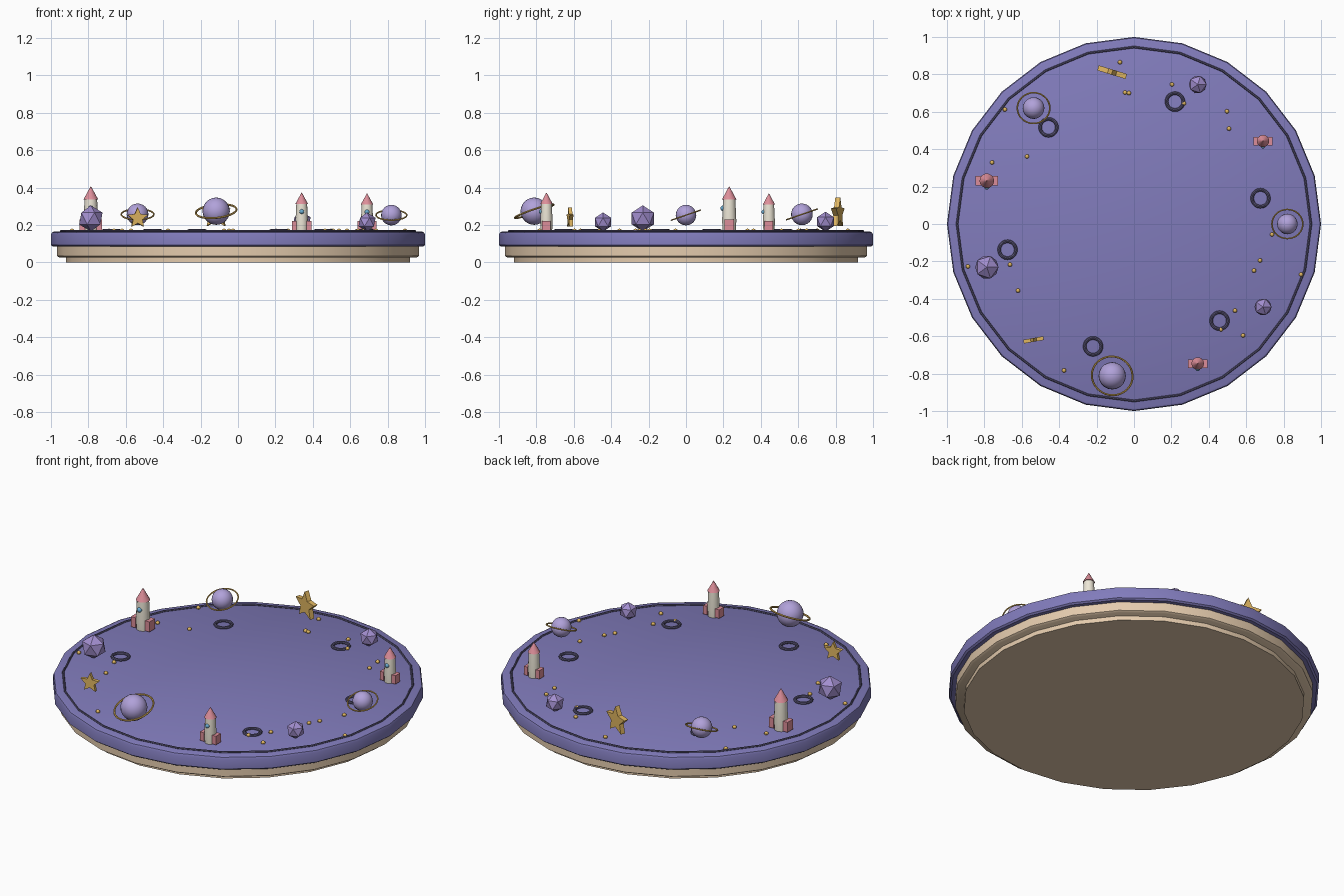
import bpy, bmesh, math
from math import sin, cos, pi, radians
from mathutils import Matrix

if "Cube" in bpy.data.objects:
    bpy.data.objects.remove(bpy.data.objects["Cube"])

def mat(name, c):
    m = bpy.data.materials.new(name)
    m.diffuse_color = (*c, 1)
    m.use_nodes = True
    m.node_tree.nodes["Principled BSDF"].inputs["Base Color"].default_value = m.diffuse_color
    return m

PURPLE = mat("purple", (0.22, 0.20, 0.50))
TAN = mat("tan", (0.78, 0.60, 0.42))
DARK = mat("dark_purple", (0.10, 0.09, 0.18))
LILAC = mat("lilac", (0.44, 0.36, 0.70))
ROCK = mat("rock_violet", (0.36, 0.27, 0.62))
GOLD = mat("gold", (0.75, 0.47, 0.12))
CREAM = mat("cream", (0.85, 0.80, 0.68))
PINK = mat("pink", (0.72, 0.27, 0.32))
BLUE = mat("blue", (0.15, 0.42, 0.65))
TOP = 0.165

def finish(name, bm, m, loc=(0, 0, 0), rot=(0, 0, 0), smooth=True):
    bmesh.ops.recalc_face_normals(bm, faces=bm.faces)
    me = bpy.data.meshes.new(name)
    bm.to_mesh(me)
    bm.free()
    me.materials.append(m)
    ob = bpy.data.objects.new(name, me)
    ob.location, ob.rotation_euler = loc, rot
    bpy.context.collection.objects.link(ob)
    if smooth:
        bpy.ops.object.select_all(action='DESELECT')
        ob.select_set(True)
        bpy.context.view_layer.objects.active = ob
        bpy.ops.object.shade_smooth_by_angle(angle=radians(35))
    return ob

def lathe(name, profile, n, m, loc=(0, 0, 0)):
    """Stack of n-sided rings with closed ends."""
    bm = bmesh.new()
    rings = [[bm.verts.new((r * cos(2*pi*i/n), r * sin(2*pi*i/n), z)) for i in range(n)]
             for r, z in profile]
    for a, b in zip(rings, rings[1:]):
        for i in range(n):
            j = (i + 1) % n
            bm.faces.new((a[i], a[j], b[j], b[i]))
    bm.faces.new(rings[0][::-1])
    bm.faces.new(rings[-1])
    return finish(name, bm, m, loc)

def torus(name, R, r, m, loc, n=24, k=8, rot=(0, 0, 0), squash=1):
    bm = bmesh.new()
    g = [[bm.verts.new(((R + r*cos(2*pi*j/k)) * cos(2*pi*i/n),
                        (R + r*cos(2*pi*j/k)) * sin(2*pi*i/n),
                        squash * r * sin(2*pi*j/k))) for j in range(k)] for i in range(n)]
    for i in range(n):
        for j in range(k):
            a, b = g[i], g[(i + 1) % n]
            bm.faces.new((a[j], b[j], b[(j + 1) % k], a[(j + 1) % k]))
    return finish(name, bm, m, loc, rot)

def ball(name, r, m, loc, u=16, v=10):
    bm = bmesh.new()
    bmesh.ops.create_uvsphere(bm, u_segments=u, v_segments=v, radius=r)
    return finish(name, bm, m, loc)

def planet(x, y, r, z, roll):
    ball("planet", r, LILAC, (x, y, z), 20, 12)
    torus("planet_ring", r * 1.5, r * 0.075, GOLD, (x, y, z), 32, 6, (radians(19), roll, 0))

def asteroid(x, y, r):
    bm = bmesh.new()
    bmesh.ops.create_icosphere(bm, subdivisions=1, radius=r)
    finish("asteroid", bm, ROCK, (x, y, TOP + r), smooth=False)

def rocket(x, y, s):
    lathe("rocket_body", [(0.031*s, 0), (0.034*s, 0.05*s), (0.029*s, 0.155*s)], 14, CREAM, (x, y, TOP))
    lathe("rocket_nose", [(0.034*s, 0.15*s), (0.001*s, 0.21*s)], 14, PINK, (x, y, TOP))
    ball("rocket_window", 0.013*s, BLUE, (x, y - 0.028*s, TOP + 0.108*s), 12, 8)
    for side in (-1, 1):
        bm = bmesh.new()
        bmesh.ops.create_cube(bm, size=1, matrix=Matrix.Diagonal((0.026*s, 0.046*s, 0.052*s, 1)))
        finish("rocket_fin", bm, PINK, (x + side*0.04*s, y, TOP + 0.031*s), smooth=False)

def star(x, y, R, z, thick, turn):
    bm = bmesh.new()
    ring = []
    for i in range(10):
        q, a = (R if i % 2 == 0 else R * 0.47), pi/2 + i*pi/5
        ring.append(bm.verts.new((q*cos(a), -thick/2, q*sin(a))))
    f = bm.faces.new(ring)
    ext = bmesh.ops.extrude_face_region(bm, geom=[f], use_keep_orig=True)
    vs = [v for v in ext["geom"] if isinstance(v, bmesh.types.BMVert)]
    bmesh.ops.translate(bm, verts=vs, vec=(0, thick, 0))
    finish("star", bm, GOLD, (x, y, z), (0, 0, turn), smooth=False)

# base plates and rim line
lathe("base_foot", [(0.92, 0), (0.92, 0.03)], 24, TAN)
lathe("base_plate", [(0.955, 0.026), (0.967, 0.034), (0.967, 0.088)], 24, TAN)
lathe("top_disc", [(0.99, 0.085), (1, 0.093), (1, 0.148), (0.995, 0.16), (0.983, TOP)], 24, PURPLE)
torus("rim_line", 0.946, 0.006, DARK, (0, 0, 0.167), 24, 6)

# eleven ornaments around the edge
spot = lambda i: (0.82 * cos(2*pi*i/11), 0.82 * sin(2*pi*i/11))
for i, r, z, roll in ((0, 0.055, 0.253, 0), (4, 0.058, 0.257, 0), (8, 0.073, 0.274, -0.1)):
    planet(*spot(i), r, z, roll)
for i, s in ((1, 0.97), (5, 1.15), (9, 0.99)):
    rocket(*spot(i), s)
for i, r in ((2, 0.053), (6, 0.07), (10, 0.051)):
    asteroid(*spot(i), r)
star(*spot(3), 0.083, 0.263, 0.028, radians(-17))
star(*spot(7), 0.057, 0.237, 0.02, radians(10))

# six craters
for k in range(6):
    a = radians(11.5 + 60*k)
    torus("crater", 0.045, 0.009, DARK, (0.69*cos(a), 0.69*sin(a), 0.169), 20, 8)

# scattered gold beads
beads = [(-.075, .865), (-.048, .703), (-.027, .70), (.203, .746), (.267, .645), (.497, .602),
         (.508, .51), (-.69, .612), (-.759, .329), (-.572, .361), (-.888, -.227), (-.663, -.217),
         (-.62, -.356), (-.374, -.783), (.465, -.564), (.54, -.463), (.583, -.596), (.642, -.249),
         (.674, -.195), (.893, -.27), (.738, -.056)]
for x, y in beads:
    ball("gold_bead", 0.012, GOLD, (x, y, 0.169), 8, 6)
